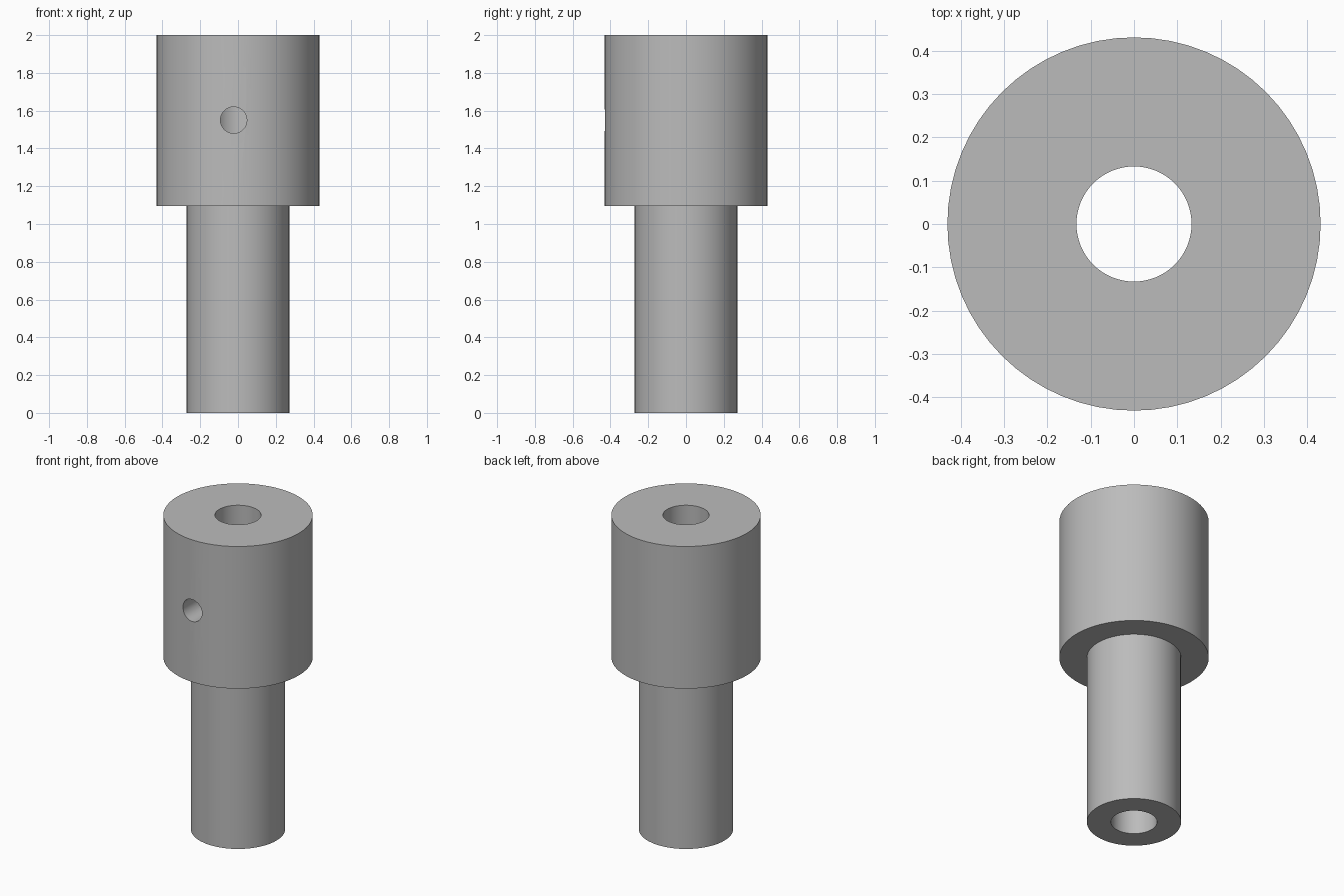
import bpy
import math

SIDES = 64

cube = bpy.data.objects.get("Cube")
if cube:
    bpy.data.objects.remove(cube, do_unlink=True)

# Single bare-metal colour
metal = bpy.data.materials.new("grey metal")
metal.use_nodes = True
grey = (0.5, 0.5, 0.5, 1)
metal.diffuse_color = grey
metal.node_tree.nodes["Principled BSDF"].inputs["Base Color"].default_value = grey


def revolve(name, profile):
    """Turn a closed (radius, height) profile around z into a solid ring."""
    n = len(profile)
    verts, faces = [], []
    for i in range(SIDES):
        a = math.tau * i / SIDES
        verts += [(r * math.cos(a), r * math.sin(a), z) for r, z in profile]
        j = (i + 1) % SIDES
        for k in range(n):
            m = (k + 1) % n
            faces.append((i * n + k, j * n + k, j * n + m, i * n + m))
    mesh = bpy.data.meshes.new(name)
    mesh.from_pydata(verts, [], faces)
    mesh.materials.append(metal)
    obj = bpy.data.objects.new(name, mesh)
    bpy.context.collection.objects.link(obj)
    return obj


# Stepped sleeve: narrow shank, wide head, bore right through
bore, shank, head = 0.133, 0.272, 0.431
step, top = 1.095, 2.0
sleeve = revolve("stepped_sleeve", [
    (bore, 0), (shank, 0), (shank, step),
    (head, step), (head, top), (bore, top)])

# Set-screw hole from the front of the head into the bore
bpy.ops.mesh.primitive_cylinder_add(
    vertices=32, radius=0.07, depth=0.5,
    location=(-0.023, -0.3, 1.55), rotation=(math.pi / 2, 0, 0))
drill = bpy.context.object
drill.name = "screw_hole_cutter"
drill.hide_render = True
drill.data.materials.append(metal)

cut = sleeve.modifiers.new("screw hole", 'BOOLEAN')
cut.operation = 'DIFFERENCE'
cut.solver = 'EXACT'
cut.object = drill

bpy.ops.object.select_all(action='DESELECT')
sleeve.select_set(True)
bpy.context.view_layer.objects.active = sleeve
bpy.ops.object.modifier_apply(modifier=cut.name)
bpy.data.objects.remove(drill, do_unlink=True)

bpy.ops.object.shade_smooth_by_angle(angle=math.radians(30))
